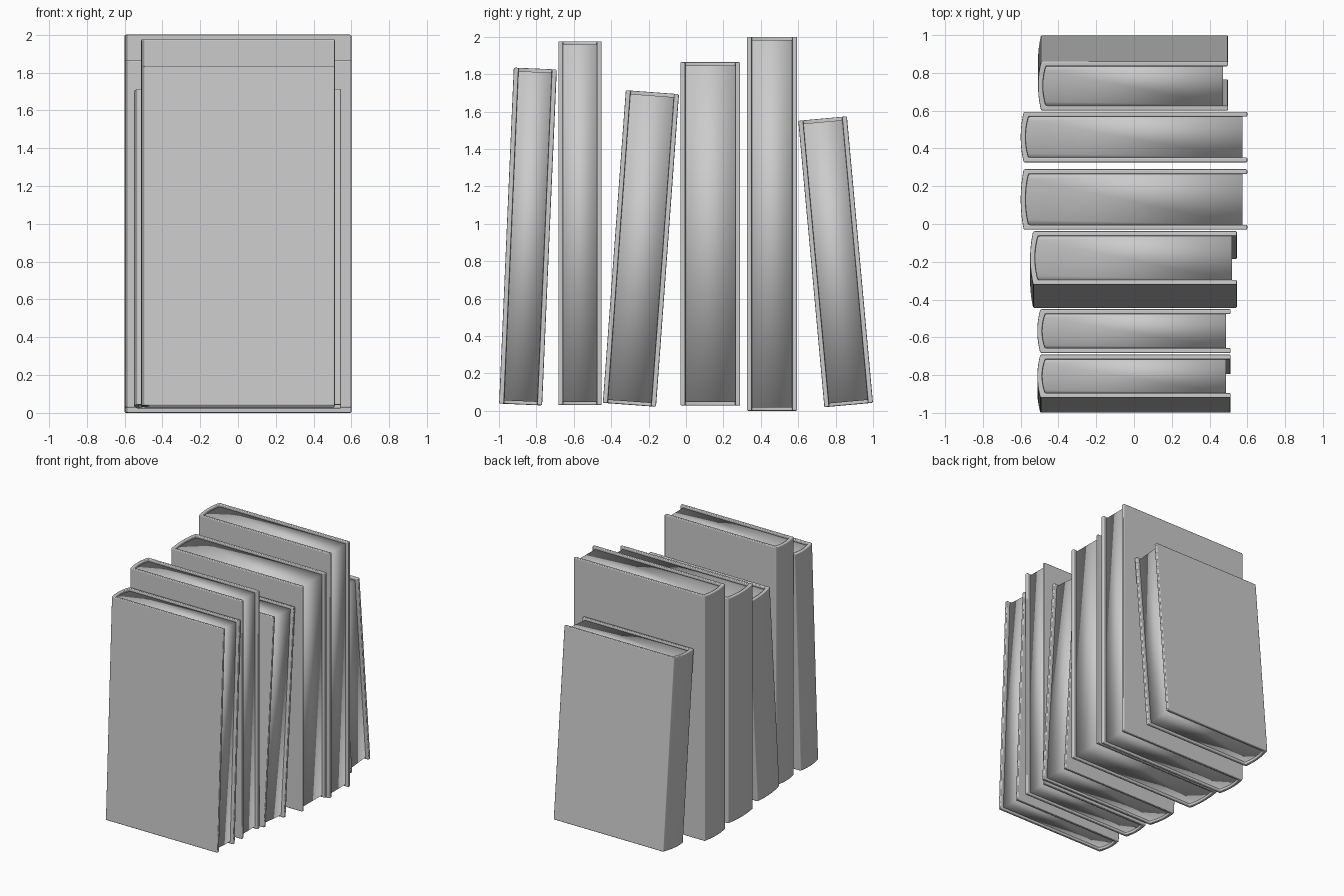
import bpy, bmesh, math

if "Cube" in bpy.data.objects:
    bpy.data.objects.remove(bpy.data.objects["Cube"])

BOARD = 0.026    # cover thickness
BULGE = 0.016    # how far the spine curves outward
RECESS = 0.026   # fore-edge inset of the pages
LIP = 0.018      # top and bottom inset of the pages


def prism(name, outline, height, loc, tilt):
    """Extrude an XY outline to a vertical solid centred on its own z."""
    bm = bmesh.new()
    face = bm.faces.new([bm.verts.new((x, y, -height / 2)) for x, y in outline])
    top = bmesh.ops.extrude_face_region(bm, geom=[face])["geom"]
    bmesh.ops.translate(bm, vec=(0, 0, height),
                        verts=[v for v in top if isinstance(v, bmesh.types.BMVert)])
    bmesh.ops.recalc_face_normals(bm, faces=bm.faces)
    mesh = bpy.data.meshes.new(name)
    bm.to_mesh(mesh)
    bm.free()
    ob = bpy.data.objects.new(name, mesh)
    bpy.context.collection.objects.link(ob)
    ob.location = loc
    ob.rotation_euler.x = math.radians(tilt)
    mesh.shade_smooth()
    return ob


def spine_arc(x, half, n=10):
    """Points from +half to -half, bulging toward -x from x."""
    return [(x - BULGE * (1 - t * t), half * t)
            for t in (1 - 2 * i / n for i in range(n + 1))]


def book(i, x0, x1, y, z, thick, height, tilt):
    h = thick / 2
    outer = spine_arc(x0 + BULGE, h)
    inner = spine_arc(x0 + BULGE + BOARD, h - BOARD)
    loc = (0, y, z)
    # wrap-around cover: two boards and a rounded spine
    cover = prism(f"book_{i}_cover",
                  outer + [(x1, -h), (x1, -h + BOARD)] + inner[::-1]
                  + [(x1, h - BOARD), (x1, h)], height, loc, tilt)
    bev = cover.modifiers.new("soft_edges", "BEVEL")
    bev.width = 0.007
    bev.segments = 2
    bev.limit_method = 'ANGLE'
    bev.angle_limit = math.radians(40)
    bev.harden_normals = True
    # page block, inset from the cover edges
    prism(f"book_{i}_pages",
          inner + [(x1 - RECESS, -h + BOARD), (x1 - RECESS, h - BOARD)],
          height - 2 * LIP, loc, tilt)


# spine x, fore-edge x, centre y, centre z, thickness, height, tilt
books = [
    (-0.512, 0.512, -0.845, 0.932, 0.230, 1.798, -2.5),
    (-0.512, 0.512, -0.567, 1.003, 0.232, 1.945, 0),
    (-0.550, 0.545, -0.241, 0.868, 0.285, 1.676, -4.2),
    (-0.600, 0.600, 0.130, 0.946, 0.320, 1.836, 0),
    (-0.600, 0.600, 0.460, 1.000, 0.268, 2.000, 0),
    (-0.508, 0.498, 0.800, 0.797, 0.261, 1.538, 5.2),
]
for i, spec in enumerate(books, 1):
    book(i, *spec)
